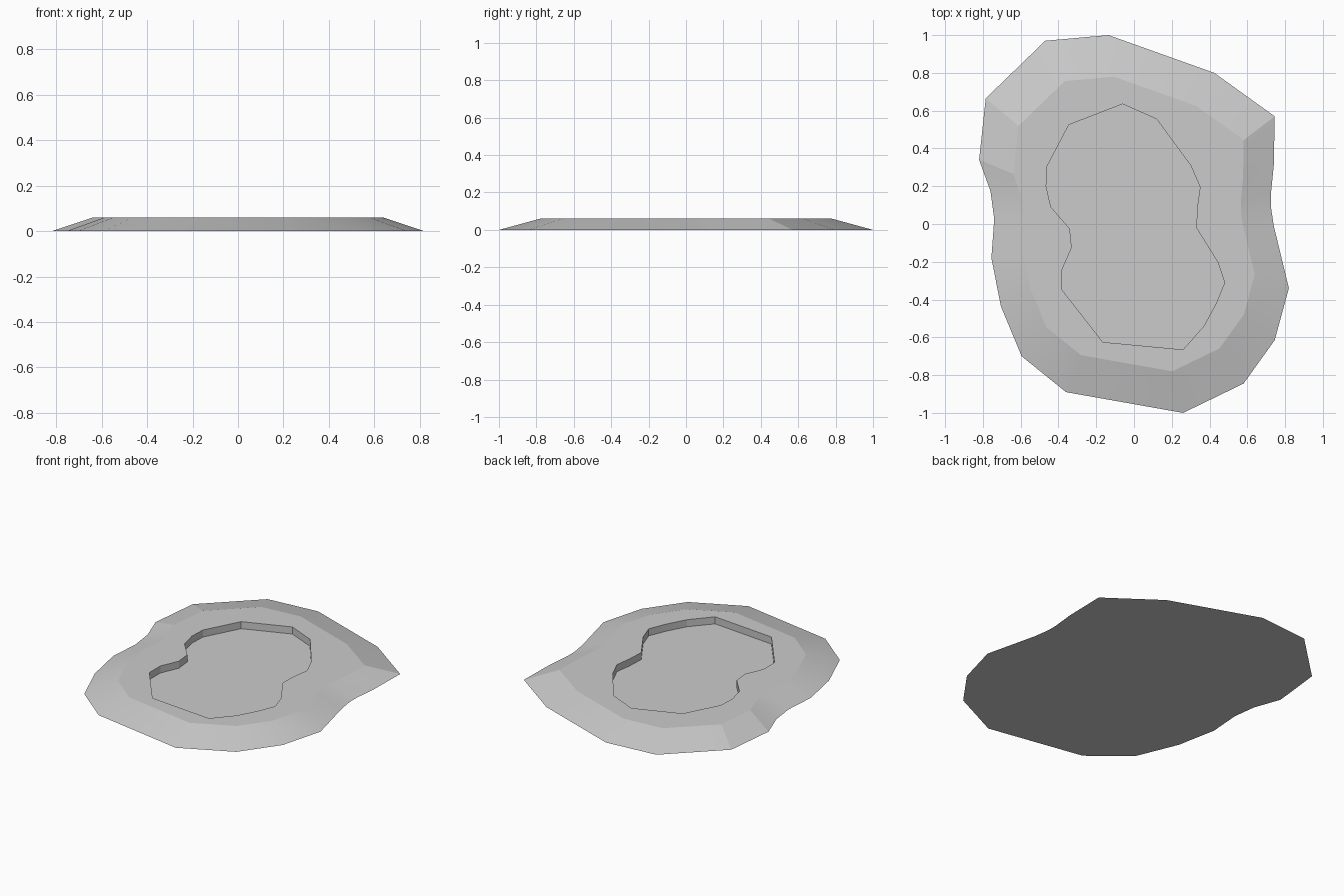
import bpy, bmesh, math

if "Cube" in bpy.data.objects:
    bpy.data.objects.remove(bpy.data.objects["Cube"])

HEIGHT = 0.06      # top of the bank
FLOOR = 0.015      # bottom of the basin
RIM = 0.78         # bank top as a fraction of the base outline

# Outline of the base, clockwise from the back left
base_outline = [(-.47, .97), (-.135, 1), (.425, .80), (.745, .57), (.74, .31),
                (.725, .16), (.725, .09), (.74, -.01), (.82, -.34), (.745, -.615),
                (.58, -.845), (.26, -1), (-.36, -.89), (-.595, -.70), (-.705, -.435),
                (-.755, -.18), (-.74, .025), (-.76, .175), (-.82, .34), (-.785, .665)]

# Outline of the kidney-shaped basin, clockwise from the back
basin_outline = [(-.06, .635), (.12, .555), (.30, .31), (.35, .195), (.335, .09),
                 (.33, -.02), (.445, -.205), (.48, -.31), (.435, -.42), (.37, -.54),
                 (.26, -.665), (-.165, -.625), (-.38, -.35), (-.38, -.24), (-.33, -.125),
                 (-.34, -.025), (-.44, .09), (-.465, .20), (-.46, .305), (-.345, .525)]

bm = bmesh.new()


def ring(points, z, scale=1.0):
    return [bm.verts.new((x * scale, y * scale, z)) for x, y in points]


def wall(a, b):
    n = len(a)
    for i in range(n):
        j = (i + 1) % n
        bm.faces.new((a[i], a[j], b[j], b[i]))


def loop_edges(r):
    return [bm.edges.get((r[i - 1], r[i])) for i in range(len(r))]


# Sloped bank and underside
base = ring(base_outline, 0)
rim = ring(base_outline, HEIGHT, RIM)
wall(base, rim)
bm.faces.new(base)

# Basin walls and floor
lip = ring(basin_outline, HEIGHT)
floor = ring(basin_outline, FLOOR)
wall(lip, floor)
bm.faces.new(floor)

# Flat top between the rim and the basin lip
bmesh.ops.triangle_fill(bm, use_beauty=True, edges=loop_edges(rim) + loop_edges(lip))
bmesh.ops.recalc_face_normals(bm, faces=bm.faces)

mesh = bpy.data.meshes.new("pond_basin")
bm.to_mesh(mesh)
bm.free()
pond = bpy.data.objects.new("pond_basin", mesh)
bpy.context.collection.objects.link(pond)

# Soft slopes, crisp rim
bpy.context.view_layer.objects.active = pond
pond.select_set(True)
bpy.ops.object.shade_smooth_by_angle(angle=math.radians(10))
